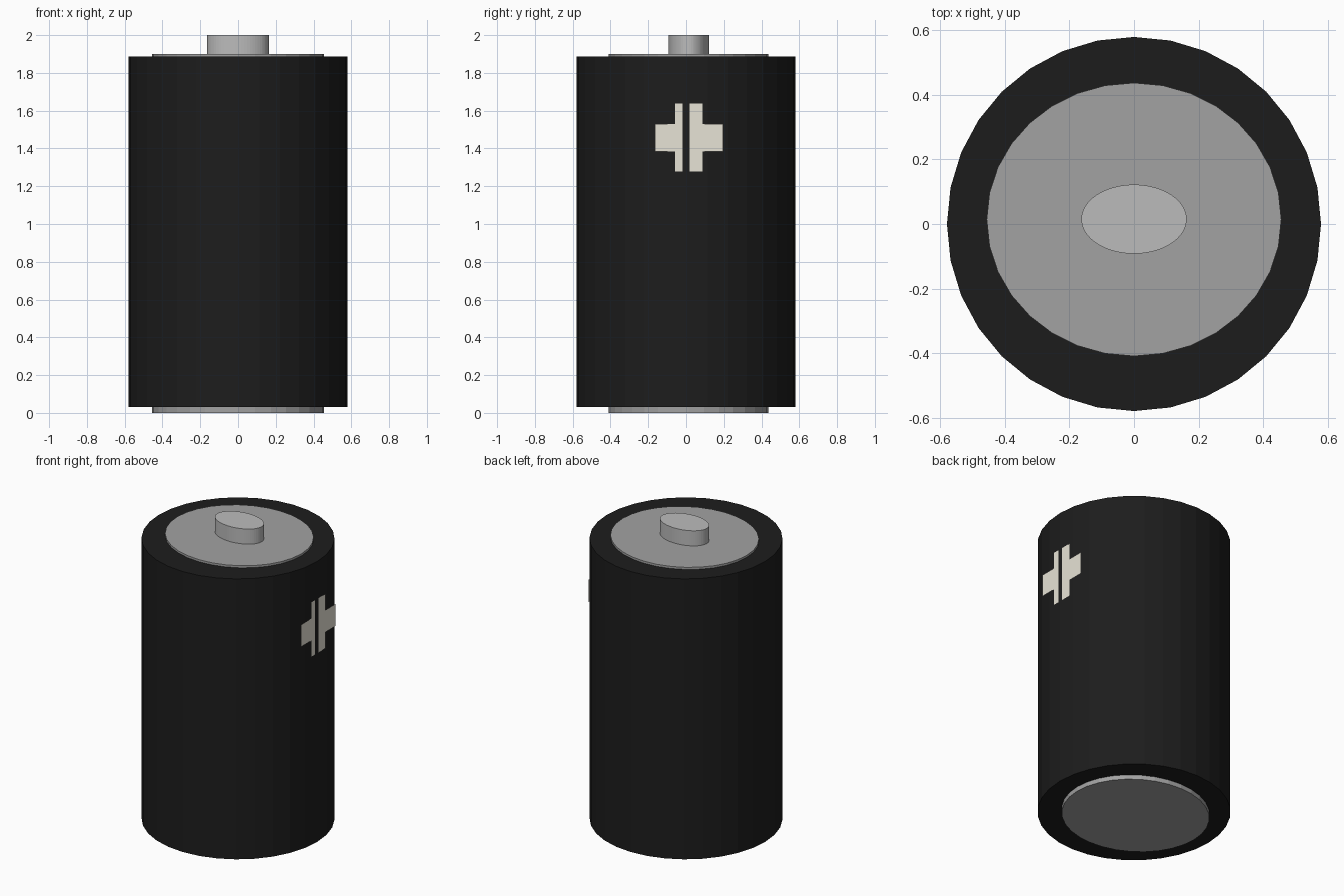
import bpy, bmesh
from mathutils import Matrix

if "Cube" in bpy.data.objects:
    bpy.data.objects.remove(bpy.data.objects["Cube"])

R = 0.579


def material(name, rgb):
    mat = bpy.data.materials.new(name)
    mat.diffuse_color = (*rgb, 1)
    mat.use_nodes = True
    mat.node_tree.nodes["Principled BSDF"].inputs["Base Color"].default_value = mat.diffuse_color
    return mat


def add_object(name, bm, mat):
    mesh = bpy.data.meshes.new(name)
    bm.to_mesh(mesh)
    bm.free()
    mesh.materials.append(mat)
    obj = bpy.data.objects.new(name, mesh)
    bpy.context.collection.objects.link(obj)
    return obj


def cylinder(name, rx, ry, y, z0, z1, sides, mat):
    """Upright elliptical cylinder between two heights."""
    bm = bmesh.new()
    place = Matrix.Translation((0, y, (z0 + z1) / 2)) @ Matrix.Diagonal((rx, ry, z1 - z0, 1))
    bmesh.ops.create_cone(bm, cap_ends=True, segments=sides, radius1=1, radius2=1,
                          depth=1, matrix=place)
    # a vertex must lie on the x axis, where the body pokes through the plus sign
    return add_object(name, bm, mat)


black = material("black_casing", (0.012, 0.012, 0.012))
metal = material("metal", (0.36, 0.36, 0.36))
bright = material("bright_metal", (0.5, 0.5, 0.5))
cream = material("cream", (0.8, 0.77, 0.67))

# Casing
cylinder("casing", R, R, 0, 0.03, 1.886, 32, black)

# End plates, slightly oval and off centre
for name, z0, z1 in (("bottom_plate", 0, 0.03), ("top_plate", 1.886, 1.9)):
    cylinder(name, 0.456, 0.423, 0.014, z0, z1, 32, metal)

# Raised oval terminal
cylinder("terminal", 0.163, 0.107, 0.015, 1.9, 2.0, 64, bright)

# Flat plus sign, just inside the casing's foremost edge on the +x side
L, S = 0.18, 0.073
outline = [(S, S), (S, L), (-S, L), (-S, S), (-L, S), (-L, -S),
           (-S, -S), (-S, -L), (S, -L), (S, -S), (L, -S), (L, S)]
bm = bmesh.new()
bm.faces.new([bm.verts.new((R - 0.0017, 0.015 + y, 1.457 + z)) for y, z in outline])
bm.normal_update()
if bm.faces[:][0].normal.x < 0:
    bmesh.ops.reverse_faces(bm, faces=bm.faces[:])
add_object("plus_sign", bm, cream)
